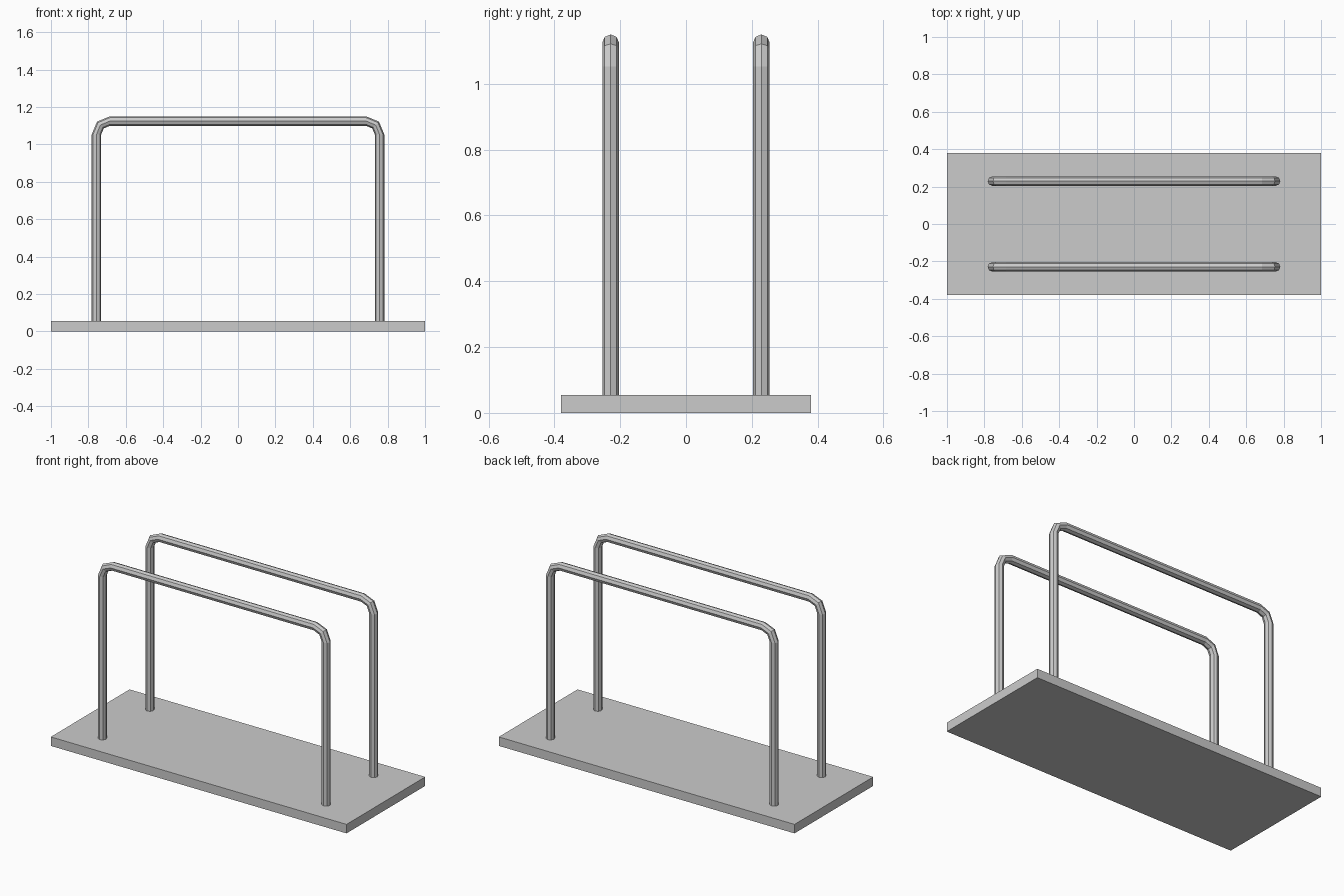
import bpy, bmesh
from math import cos, sin, pi
from mathutils import Vector

if "Cube" in bpy.data.objects:
    bpy.data.objects.remove(bpy.data.objects["Cube"])

SIDES, R = 8, 0.0255
LEG_X, BAR_Z, BEND = 0.757, 1.1245, 0.0725
RAIL_Y, BASE_H = 0.229, 0.055


def finish(name, bm):
    bmesh.ops.recalc_face_normals(bm, faces=bm.faces)
    me = bpy.data.meshes.new(name)
    bm.to_mesh(me)
    bm.free()
    ob = bpy.data.objects.new(name, me)
    bpy.context.collection.objects.link(ob)
    return ob


def rail(name, y):
    # stations along the path: (x, z, angle of the outward direction)
    stations = [(-LEG_X, BASE_H - 0.01, pi)]
    cx, cz = LEG_X - BEND, BAR_Z - BEND
    for side, angles in ((-1, (pi, 3 * pi / 4, pi / 2)), (1, (pi / 2, pi / 4, 0))):
        for a in angles:
            stations.append((side * cx + BEND * cos(a), cz + BEND * sin(a), a))
    stations.append((LEG_X, BASE_H - 0.01, 0))

    # octagonal tube swept through the stations
    bm = bmesh.new()
    rings = []
    for x, z, a in stations:
        out = Vector((cos(a), 0, sin(a)))
        ring = []
        for i in range(SIDES):
            t = 2 * pi * i / SIDES
            ring.append(bm.verts.new(Vector((x, y, z)) + out * R * cos(t)
                                     + Vector((0, R * sin(t), 0))))
        rings.append(ring)
    for r0, r1 in zip(rings, rings[1:]):
        for i in range(SIDES):
            j = (i + 1) % SIDES
            bm.faces.new((r0[i], r0[j], r1[j], r1[i]))
    bm.faces.new(rings[0])
    bm.faces.new(rings[-1])
    return finish(name, bm)


# base plate
bm = bmesh.new()
bmesh.ops.create_cube(bm, size=1)
for v in bm.verts:
    v.co = (v.co.x * 2, v.co.y * 0.76, (v.co.z + 0.5) * BASE_H)
finish("base_plate", bm)

# two bent tube rails
rail("front_rail", -RAIL_Y)
rail("back_rail", RAIL_Y)
